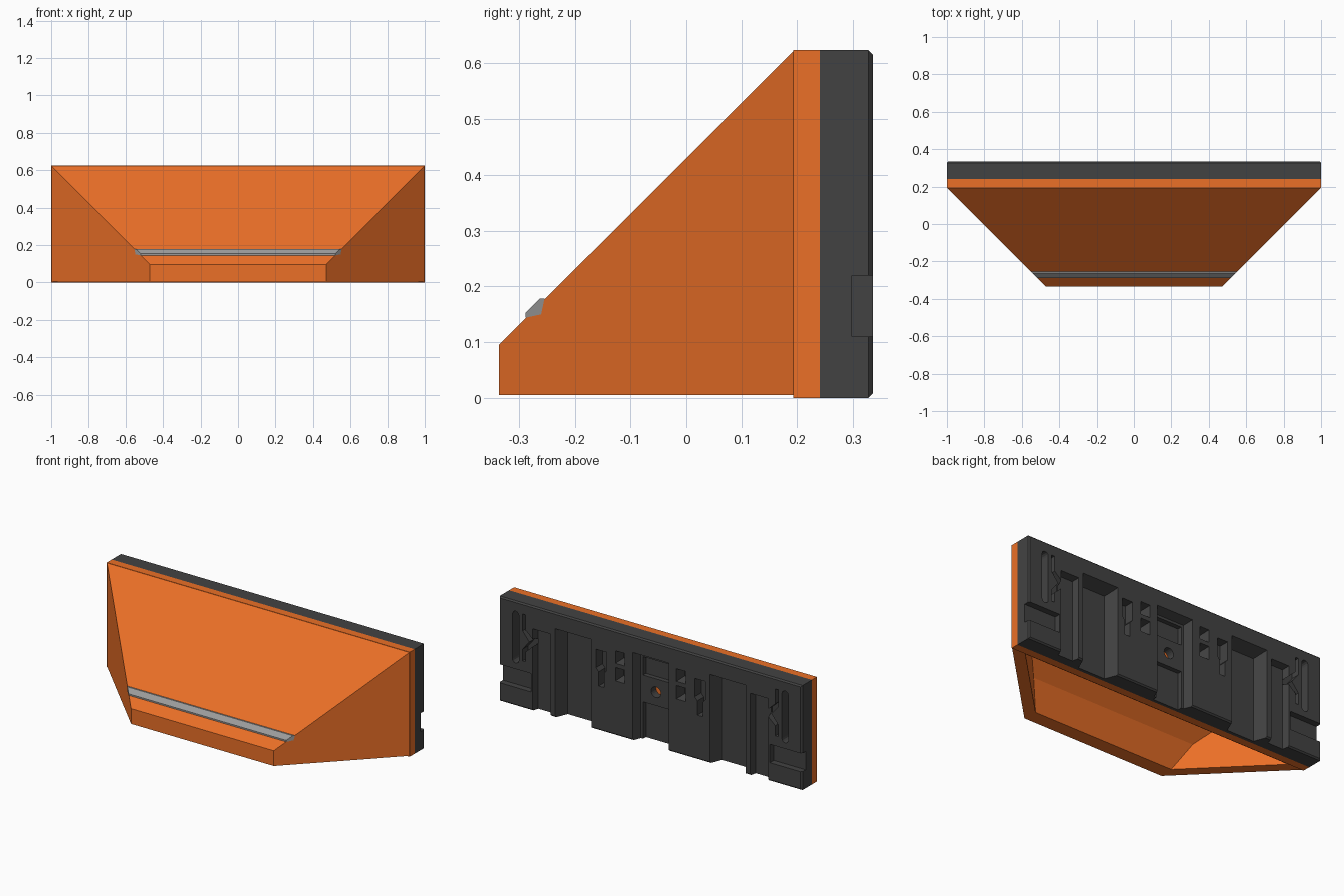
import bpy, bmesh, math

if "Cube" in bpy.data.objects:
    bpy.data.objects.remove(bpy.data.objects["Cube"])

BACK = 0.335      # rear face of the mounting plate
TOP = 0.624


def material(name, rgb):
    m = bpy.data.materials.new(name)
    m.diffuse_color = (*rgb, 1)
    m.use_nodes = True
    m.node_tree.nodes["Principled BSDF"].inputs["Base Color"].default_value = m.diffuse_color
    return m


ORANGE = material("orange", (0.83, 0.16, 0.02))
DARK = material("dark_grey", (0.055, 0.055, 0.055))
GREY = material("strip_grey", (0.33, 0.33, 0.33))


def rings_object(name, rings, mat=None):
    """Solid skinned through closed rings of equal length."""
    bm = bmesh.new()
    loops = [[bm.verts.new(p) for p in ring] for ring in rings]
    n = len(loops[0])
    for a, b in zip(loops, loops[1:]):
        for i in range(n):
            j = (i + 1) % n
            bm.faces.new((a[i], a[j], b[j], b[i]))
    bm.faces.new(loops[0][::-1])
    bm.faces.new(loops[-1])
    bmesh.ops.recalc_face_normals(bm, faces=bm.faces)
    me = bpy.data.meshes.new(name)
    bm.to_mesh(me)
    bm.free()
    ob = bpy.data.objects.new(name, me)
    bpy.context.collection.objects.link(ob)
    if mat:
        me.materials.append(mat)
    return ob


def flared(name, profile, offset, mat=None):
    """YZ profile spanning a width that grows at 45 degrees with y."""
    return rings_object(name, [[(s * (y + offset), y, z) for y, z in profile]
                               for s in (-1, 1)], mat)


def subtract(ob, cutter):
    cutter.hide_render = True
    mod = ob.modifiers.new("cut", 'BOOLEAN')
    mod.object, mod.operation, mod.solver = cutter, 'DIFFERENCE', 'EXACT'
    bpy.context.view_layer.objects.active = ob
    bpy.ops.object.modifier_apply(modifier=mod.name)
    bpy.data.objects.remove(cutter)


def rect(x0, x1, z0, z1):
    return [(x0, z0), (x1, z0), (x1, z1), (x0, z1)]


def plate_rings(pairs):
    return [[(x, y, z) for x, z in rect(-1 + i, 1 - i, i, TOP - i)] for y, i in pairs]


# Hollow shade, open underneath
shade = flared("shade", [(-0.335, 0.005), (0.195, 0.005), (0.195, TOP), (-0.335, 0.096)], 0.805, ORANGE)
subtract(shade, flared("shade_cavity", [(-0.25, -0.05), (0.185, -0.05), (0.185, 0.505),
                                        (-0.17, 0.15), (-0.25, 0.005)], 0.715))

# Orange frame between shade and mounting plate
rings_object("frame", plate_rings([(0.193, 0), (0.24, 0)]), ORANGE)

# Grey strip across the sloping face
flared("light_strip", [(-0.288, 0.144), (-0.288, 0.153), (-0.263, 0.178),
                       (-0.254, 0.178), (-0.26, 0.15)], 0.807, GREY)

# Mounting plate with chamfered rear edge
plate = rings_object("mounting_plate", plate_rings([(0.24, 0), (0.327, 0), (BACK, 0.008)]), DARK)


def pocket(points, depth, inset=0.0, mirror=True):
    """Cut an XZ outline into the plate, with floor shrunk by inset."""
    xs, zs = [p[0] for p in points], [p[1] for p in points]
    cx, cz = (min(xs) + max(xs)) / 2, (min(zs) + max(zs)) / 2
    kx = 1 - 2 * inset / (max(xs) - min(xs))
    kz = 1 - 2 * inset / (max(zs) - min(zs))
    floor = [(cx + (x - cx) * kx, cz + (z - cz) * kz) for x, z in points]
    for s in ((1, -1) if mirror else (1,)):
        subtract(plate, rings_object("cutter", [
            [(s * x, 0.37, z) for x, z in points],
            [(s * x, BACK, z) for x, z in points],
            [(s * x, BACK - depth, z) for x, z in floor]]))


def capsule(x, z0, z1, r, n=6):
    arc = [math.pi * i / n for i in range(n + 1)]
    return ([(x + r * math.cos(a), z1 - r + r * math.sin(a)) for a in arc] +
            [(x - r * math.cos(a), z0 + r - r * math.sin(a)) for a in arc])


# Tall channels open at the bottom
pocket(rect(0.39, 0.63, -0.1, 0.53), 0.075, 0.03)
pocket(rect(0.66, 0.78, -0.1, 0.49), 0.04, 0.01)

# Centre channel with a raised boss and screw hole
pocket(rect(-0.12, 0.12, -0.1, 0.525), 0.05, 0.02, mirror=False)
pocket(rect(-0.085, 0.085, -0.1, 0.22), 0.077, mirror=False)
pocket(rect(-0.085, 0.085, 0.38, 0.49), 0.077, mirror=False)
pocket(capsule(0, 0.268, 0.332, 0.032, 10), 0.12, mirror=False)

# Hanging slots and clip notches near the ends
pocket(capsule(0.89, 0.255, 0.565, 0.021), 0.06)
pocket([(0.845, 0.56), (0.825, 0.56), (0.825, 0.47), (0.77, 0.42), (0.77, 0.39),
        (0.825, 0.34), (0.825, 0.28), (0.845, 0.28), (0.845, 0.35), (0.80, 0.405), (0.845, 0.46)], 0.05)

# Side grip notches
pocket(rect(0.79, 1.1, 0.11, 0.22), 0.037)

# Keyhole slots
pocket([(0.29, 0.48), (0.36, 0.48), (0.36, 0.37), (0.342, 0.35), (0.342, 0.265),
        (0.308, 0.265), (0.308, 0.35), (0.29, 0.37)], 0.06)

# Paired cable windows
pocket(rect(0.17, 0.232, 0.43, 0.505), 0.06, 0.012)
pocket(rect(0.17, 0.232, 0.325, 0.405), 0.06, 0.012)
